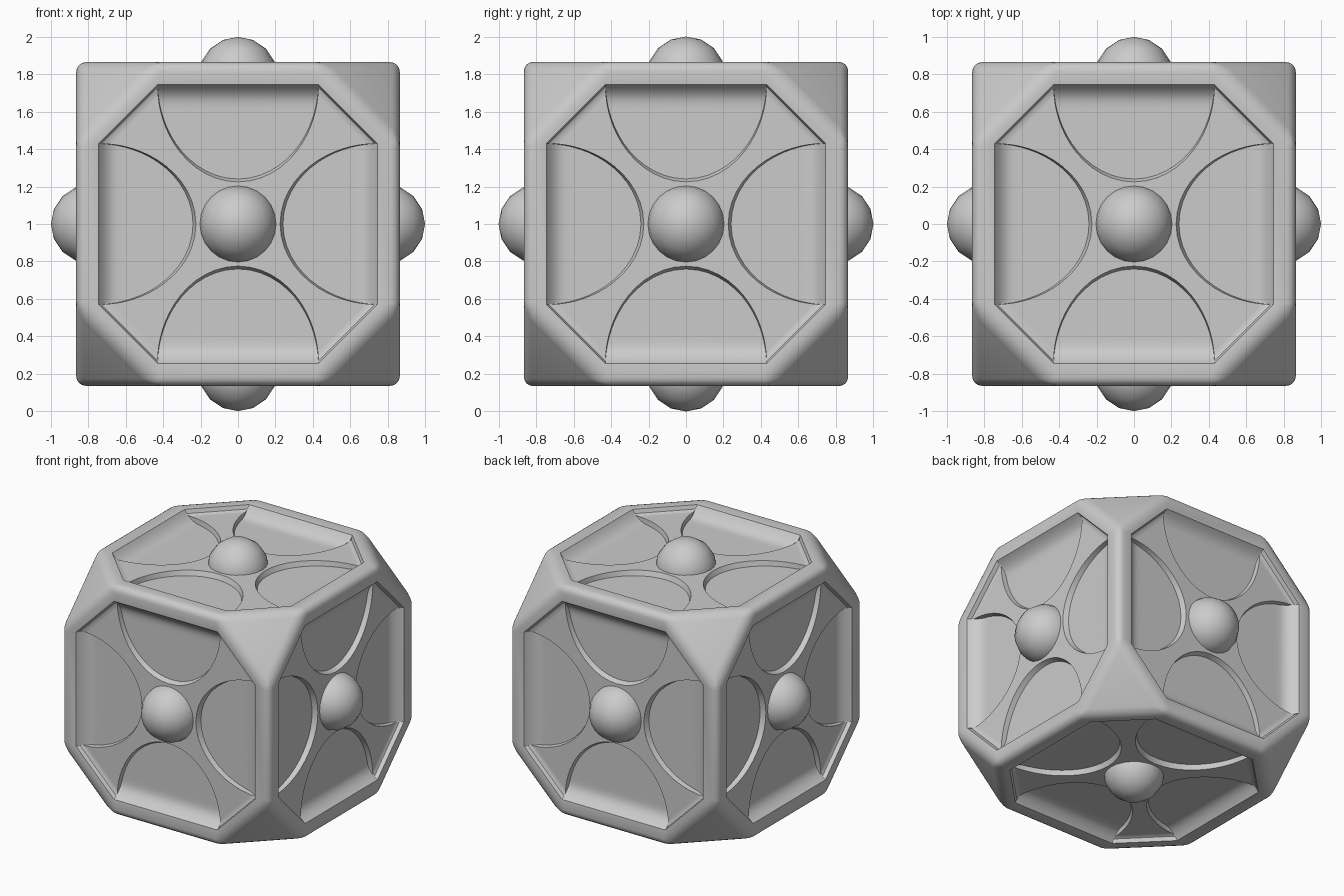
import bpy, bmesh
from math import pi, sin, cos, sqrt, radians
from mathutils import Matrix, Vector

if "Cube" in bpy.data.objects:
    bpy.data.objects.remove(bpy.data.objects["Cube"])

F = 0.865           # half size of body
C = 0.435           # truncation position on the outer edges
A, B = 0.745, 0.43  # recessed octagon: flat distance and half edge
RIM, ARM, LOBE = 0.86, 0.822, 0.785
TIP = 0.52          # lobe length from the octagon edge
N = 16

CENTRE = Matrix.Translation((0, 0, 1))
SIDES = [Matrix.Rotation(a, 4, ax) for a, ax in
         ((0, 'X'), (pi, 'X'), (pi/2, 'X'), (-pi/2, 'X'), (pi/2, 'Y'), (-pi/2, 'Y'))]


def finish(bm, name, angle):
    me = bpy.data.meshes.new(name)
    bm.to_mesh(me)
    bm.free()
    me.shade_smooth()
    me.set_sharp_from_angle(angle=radians(angle))
    ob = bpy.data.objects.new(name, me)
    bpy.context.collection.objects.link(ob)
    return ob


# Body frame: bevelled truncated cube with octagonal openings
bm = bmesh.new()
for a in (-1, 1):
    for b in (-1, 1):
        for c in (-1, 1):
            for p in ((F*a, F*b, C*c), (F*a, C*b, F*c), (C*a, F*b, F*c)):
                bm.verts.new(p)
bmesh.ops.convex_hull(bm, input=bm.verts[:])
bmesh.ops.dissolve_limit(bm, angle_limit=0.02, verts=bm.verts[:], edges=bm.edges[:])
bmesh.ops.bevel(bm, geom=bm.edges[:], offset=0.05, segments=4, profile=0.5, affect='EDGES')
bm.normal_update()
panels = [f for f in bm.faces if max(abs(k) for k in f.normal) > 0.999 and f.calc_area() > 0.5]
bmesh.ops.inset_individual(bm, faces=panels, thickness=0.03)
octagon = [Vector((x*s, y*t, RIM)) for x, y in ((A, B), (B, A)) for s in (-1, 1) for t in (-1, 1)]
targets = [m @ p for m in SIDES for p in octagon]
for f in panels:
    for v in f.verts:
        v.co = min(targets, key=lambda p: (p - v.co).length)
bmesh.ops.delete(bm, geom=panels, context='FACES')
bm.transform(CENTRE)
finish(bm, "body_frame", 35)


# Recessed panel: four scooped lobes separated by a cross of raised arms
def lobe_z(q):
    return LOBE + (RIM - LOBE) * max(0, 1 - q/0.12)**2.5


def arm_z(x, y):
    e = min(A - x, A - y, (A + B - x - y)/sqrt(2))
    return ARM + (RIM - ARM) * max(0, 1 - e/0.012)


def arc(i):
    t = pi/2 * (i/N)**1.5
    return t, B*cos(t), A - TIP*sin(t)


def lobe_point(i, j):
    t, x, y = arc(i)
    k = 1 - 0.03*sin(t)
    q = TIP*sin(t)*k*(j/16)**2
    return Vector((B*cos(t)*k, A - q, lobe_z(q)))


def arm_point(i, j):
    t, x, y = arc(i)
    s = j/8
    px, py = x + (y - x)*s, y + (x - y)*s
    return Vector((px, py, arm_z(px, py)))


panel = bmesh.new()


def quad(*pts):
    f = panel.faces.new([panel.verts.new(p) for p in pts])
    f.normal_update()
    if f.normal.z < 0:
        f.normal_flip()


def grid(fn, n, m, mat):
    for i in range(n):
        for j in range(m):
            quad(*[mat @ fn(i+a, j+b) for a, b in ((0, 0), (1, 0), (1, 1), (0, 1))])


def wall_point(i, j):
    return arm_point(i, 0) if j else lobe_point(i, 16)


for r in range(4):
    turn = Matrix.Rotation(r*pi/2, 4, 'Z')
    grid(arm_point, N, 8, turn)
    for s in (1, -1):
        m = turn @ Matrix.Diagonal((s, 1, 1, 1))
        grid(lobe_point, N, 16, m)
        grid(wall_point, N, 1, m)
w = A - TIP
quad(*[Vector(p) for p in ((w, 0, ARM), (0, w, ARM), (-w, 0, ARM), (0, -w, ARM))])
bmesh.ops.remove_doubles(panel, verts=panel.verts[:], dist=0.0003)
bmesh.ops.dissolve_degenerate(panel, edges=panel.edges[:], dist=0.0001)
template = finish(panel, "recessed_panel_1", 40)

# Domed stud at the middle of each panel
sb = bmesh.new()
bmesh.ops.create_uvsphere(sb, u_segments=24, v_segments=8, radius=0.21)
sb.transform(Matrix.Translation((0, 0, 0.79)))
stud = finish(sb, "dome_stud_1", 60)

# Repeat panel and stud on all six sides
for base, label in ((template, "recessed_panel"), (stud, "dome_stud")):
    for i, m in enumerate(SIDES):
        ob = base
        if i:
            ob = bpy.data.objects.new(f"{label}_{i+1}", base.data)
            bpy.context.collection.objects.link(ob)
        ob.matrix_world = CENTRE @ m
